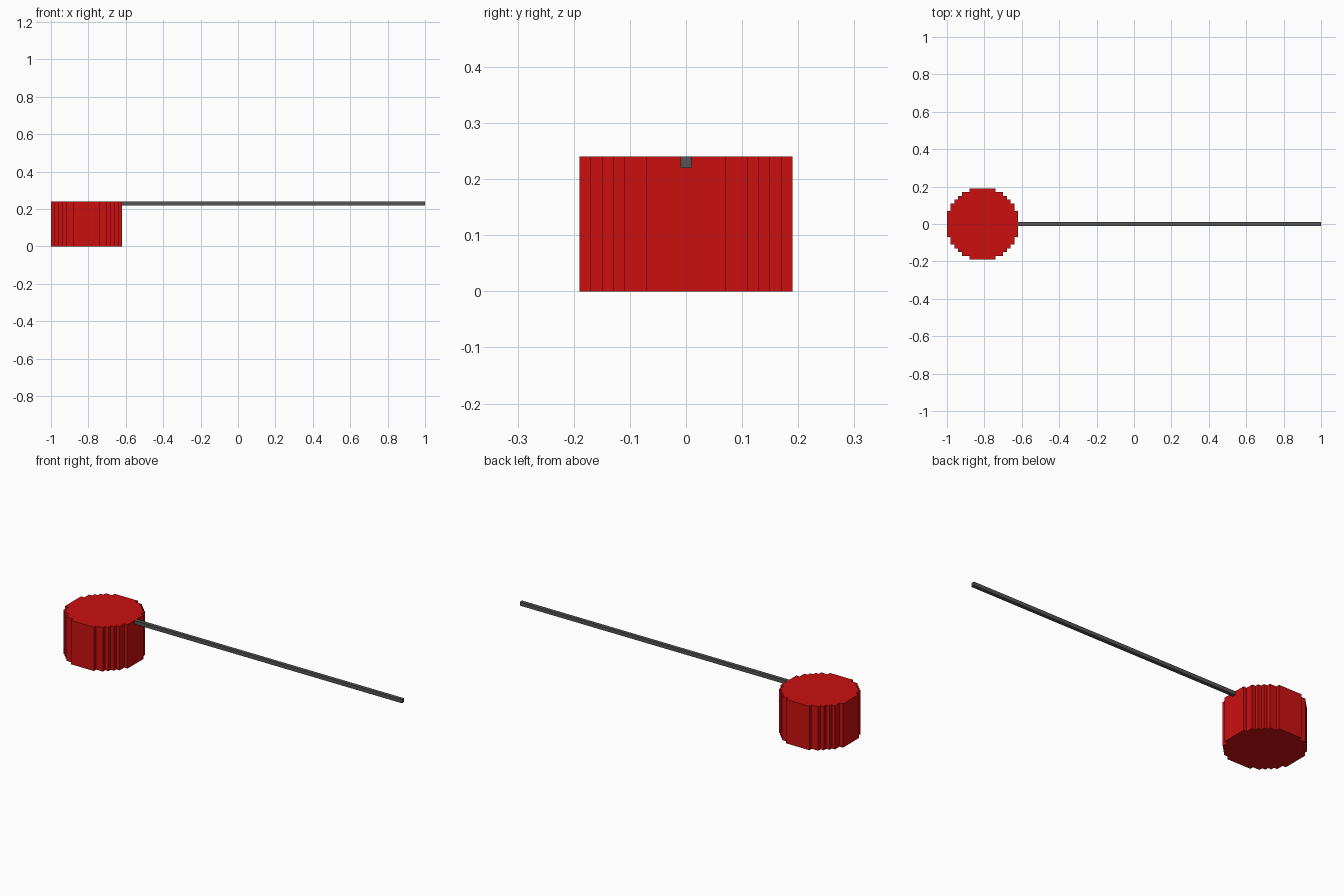
import bpy
import bmesh

cube = bpy.data.objects.get("Cube")
if cube:
    bpy.data.objects.remove(cube, do_unlink=True)


def make_material(name, rgb):
    mat = bpy.data.materials.new(name)
    mat.use_nodes = True
    mat.diffuse_color = (*rgb, 1)
    mat.node_tree.nodes["Principled BSDF"].inputs["Base Color"].default_value = (*rgb, 1)
    return mat


def extrude_outline(name, outline, z0, z1, mat):
    """Flat-sided prism from a counter-clockwise outline."""
    bm = bmesh.new()
    base = bm.faces.new([bm.verts.new((x, y, z0)) for x, y in outline])
    top = bmesh.ops.extrude_face_region(bm, geom=[base], use_keep_orig=True)["geom"]
    bmesh.ops.translate(bm, vec=(0, 0, z1 - z0),
                        verts=[v for v in top if isinstance(v, bmesh.types.BMVert)])
    bmesh.ops.recalc_face_normals(bm, faces=bm.faces)
    mesh = bpy.data.meshes.new(name)
    bm.to_mesh(mesh)
    bm.free()
    mesh.materials.append(mat)
    obj = bpy.data.objects.new(name, mesh)
    bpy.context.collection.objects.link(obj)
    return obj


red = make_material("red", (0.60, 0.005, 0.005))
grey = make_material("dark grey", (0.09, 0.09, 0.09))

# Stepped round drum: one quarter of the outline, turned four times
quarter = [(0.19, 0.07), (0.17, 0.07), (0.17, 0.11), (0.15, 0.11), (0.15, 0.13),
           (0.13, 0.13), (0.13, 0.15), (0.11, 0.15), (0.11, 0.17), (0.07, 0.17),
           (0.07, 0.19)]
outline = []
for turn in range(4):
    outline += quarter
    quarter = [(-y, x) for x, y in quarter]
extrude_outline("drum", [(x - 0.81, y) for x, y in outline], 0, 0.24, red)

# Thin square rod, flush with the drum's top
extrude_outline("rod", [(-0.62, -0.01), (1, -0.01), (1, 0.01), (-0.62, 0.01)],
                0.22, 0.24, grey)
